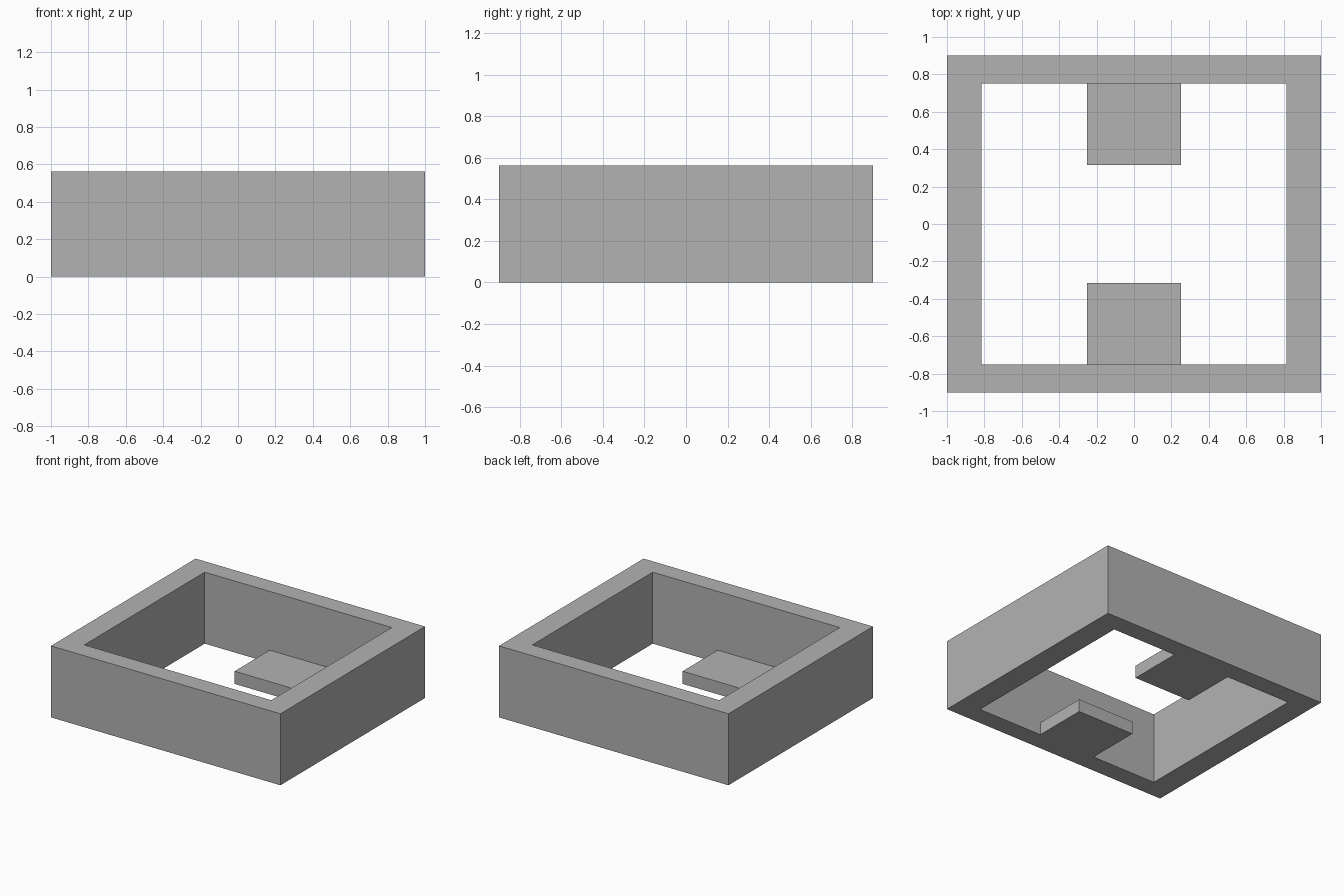
import bpy
import bmesh

cube = bpy.data.objects.get("Cube")
if cube:
    bpy.data.objects.remove(cube, do_unlink=True)

OUTER = (1.0, 0.9)       # half sizes of the frame
INNER = (0.815, 0.75)    # half sizes of the opening
HEIGHT = 0.563
TAB_HALF_WIDTH = 0.25
TAB_TIP = 0.315
TAB_HEIGHT = 0.1

grey = bpy.data.materials.new("plain_grey")
grey.use_nodes = True
colour = (0.448, 0.448, 0.448, 1.0)
grey.diffuse_color = colour
grey.node_tree.nodes["Principled BSDF"].inputs["Base Color"].default_value = colour


def finish(name, bm):
    bmesh.ops.recalc_face_normals(bm, faces=bm.faces[:])
    mesh = bpy.data.meshes.new(name)
    bm.to_mesh(mesh)
    bm.free()
    mesh.materials.append(grey)
    obj = bpy.data.objects.new(name, mesh)
    bpy.context.collection.objects.link(obj)
    return obj


def extrude_up(bm, height):
    result = bmesh.ops.extrude_face_region(bm, geom=bm.faces[:], use_keep_orig=True)
    top = [v for v in result["geom"] if isinstance(v, bmesh.types.BMVert)]
    bmesh.ops.translate(bm, verts=top, vec=(0, 0, height))


def rectangle(bm, x0, x1, y0, y1):
    return [bm.verts.new((x, y, 0)) for x, y in ((x0, y0), (x1, y0), (x1, y1), (x0, y1))]


# Open rectangular frame: a mitred ring raised to full height
bm = bmesh.new()
outer = rectangle(bm, -OUTER[0], OUTER[0], -OUTER[1], OUTER[1])
inner = rectangle(bm, -INNER[0], INNER[0], -INNER[1], INNER[1])
for i in range(4):
    j = (i + 1) % 4
    bm.faces.new((outer[i], outer[j], inner[j], inner[i]))
extrude_up(bm, HEIGHT)
finish("frame", bm)

# Floor tabs reaching inward from the front and back walls
for name, side in (("front_tab", -1), ("back_tab", 1)):
    bm = bmesh.new()
    y0, y1 = sorted((side * TAB_TIP, side * INNER[1]))
    bm.faces.new(rectangle(bm, -TAB_HALF_WIDTH, TAB_HALF_WIDTH, y0, y1))
    extrude_up(bm, TAB_HEIGHT)
    finish(name, bm)
